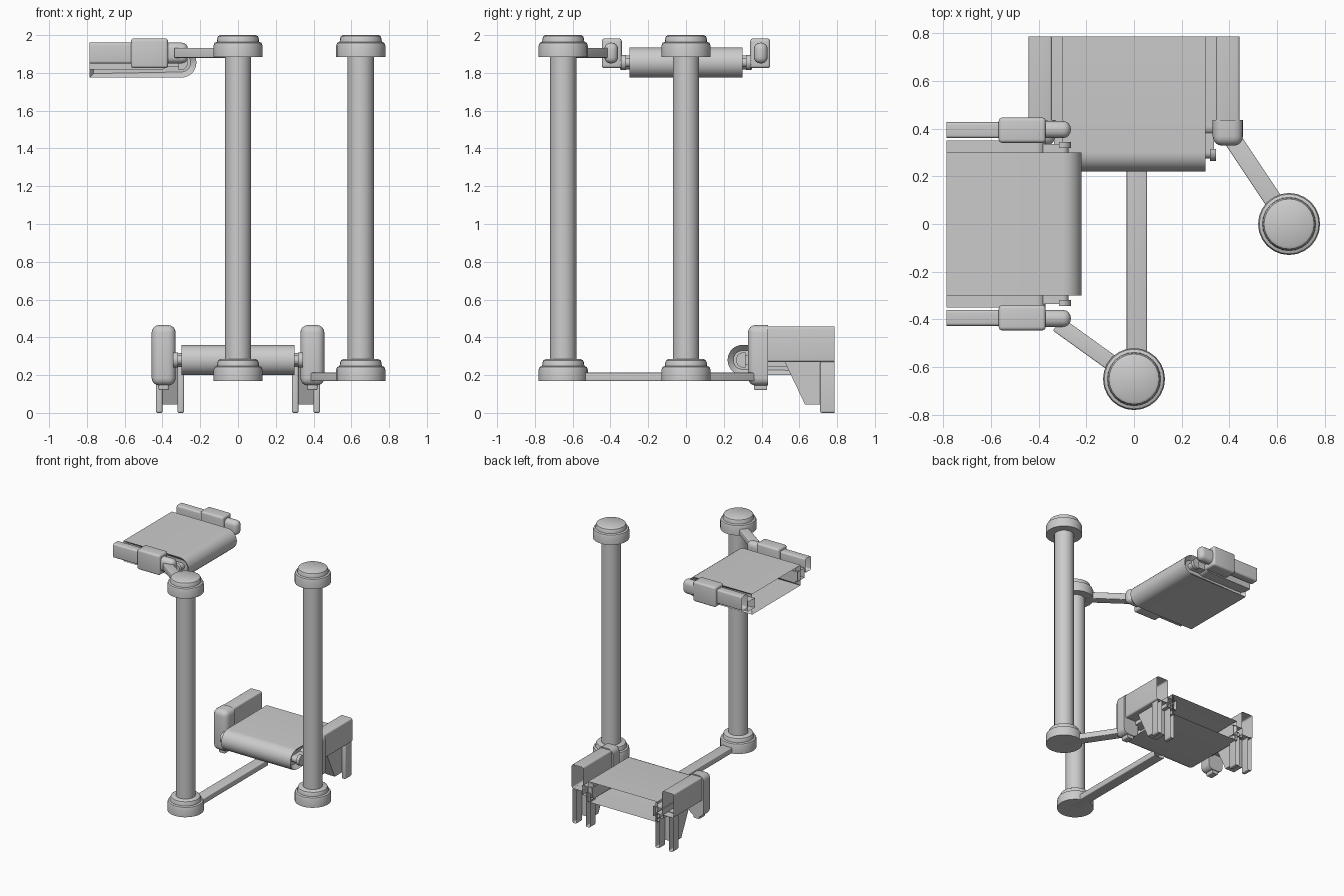
import bpy, bmesh, math
from mathutils import Matrix, Vector

cube = bpy.data.objects.get("Cube")
if cube:
    bpy.data.objects.remove(cube, do_unlink=True)

END = 0.785  # cut plane where the conveyors are left open

grey = bpy.data.materials.new("plain_grey")
grey.use_nodes = True
grey.diffuse_color = (0.6, 0.6, 0.6, 1)
grey.node_tree.nodes["Principled BSDF"].inputs["Base Color"].default_value = (0.6, 0.6, 0.6, 1)


def finish(bm, name, turn=0.0, offset=(0, 0, 0)):
    """Open the cut end, turn the mesh into a named object and shade it."""
    cut = [f for f in bm.faces if all(v.co.y > END - 0.001 for v in f.verts)]
    bmesh.ops.delete(bm, geom=cut, context='FACES')
    bm.transform(Matrix.Translation(offset) @ Matrix.Rotation(turn, 4, 'Z'))
    mesh = bpy.data.meshes.new(name)
    bm.to_mesh(mesh)
    bm.free()
    mesh.materials.append(grey)
    obj = bpy.data.objects.new(name, mesh)
    bpy.context.collection.objects.link(obj)
    bpy.ops.object.select_all(action='DESELECT')
    obj.select_set(True)
    bpy.context.view_layer.objects.active = obj
    bpy.ops.object.shade_smooth_by_angle(angle=math.radians(35))
    return obj


def box(name, xs, ys, zs, bevel=0.0, turn=0.0, offset=(0, 0, 0), flat_back=True):
    """Box between bounds; its edges are rounded except around the back face."""
    lo, hi = (Vector(c) for c in zip(*(sorted(r) for r in (xs, ys, zs))))
    bm = bmesh.new()
    bmesh.ops.create_cube(bm, size=1)
    bm.transform(Matrix.Translation((lo + hi) / 2) @ Matrix.Diagonal((hi - lo).to_4d()))
    if bevel:
        edges = [e for e in bm.edges
                 if not (flat_back and all(v.co.y > hi.y - 1e-4 for v in e.verts))]
        bmesh.ops.bevel(bm, geom=edges, offset=bevel, segments=4, profile=0.5,
                        affect='EDGES', clamp_overlap=True)
    return finish(bm, name, turn, offset)


def extrude(name, profile, xs, turn=0.0, offset=(0, 0, 0), recess=0.0):
    """Sweep a (y, z) profile along x, optionally sinking its side faces."""
    x0, x1 = sorted(xs)
    bm = bmesh.new()
    face = bm.faces.new([bm.verts.new((x0, y, z)) for y, z in profile])
    out = bmesh.ops.extrude_face_region(bm, geom=[face])
    moved = [v for v in out["geom"] if isinstance(v, bmesh.types.BMVert)]
    bmesh.ops.translate(bm, verts=moved, vec=(x1 - x0, 0, 0))
    bmesh.ops.recalc_face_normals(bm, faces=bm.faces)
    if recess:
        sides = [f for f in bm.faces if abs(f.normal.x) > 0.9]
        bmesh.ops.inset_individual(bm, faces=sides, thickness=recess, depth=-recess)
    return finish(bm, name, turn, offset)


def lathe(name, profile, offset, sides=24, axis='Z'):
    """Spin an (r, h) profile around the vertical axis."""
    bm = bmesh.new()
    rings = []
    for r, h in profile:
        rings.append([bm.verts.new((r * math.cos(a), r * math.sin(a), h))
                      for a in (2 * math.pi * i / sides for i in range(sides))])
    for a, b in zip(rings, rings[1:]):
        for i in range(sides):
            j = (i + 1) % sides
            bm.faces.new((a[i], a[j], b[j], b[i]))
    bm.faces.new(rings[0][::-1])
    bm.faces.new(rings[-1])
    return finish(bm, name, 0, offset)


def round_nose(radius, y0, y1, steps=14):
    """Outline with a half-round front centred at y0 and a straight tail to y1."""
    arc = [math.pi / 2 + math.pi * i / steps for i in range(steps + 1)]
    pts = [(y0 + radius * math.cos(a), radius * math.sin(a)) for a in arc]
    return pts + [(y1, -radius), (y1, radius)]


# Posts with stepped collars at both ends
COLLAR = [(0.13, 0), (0.13, 0.06), (0.125, 0.075), (0.112, 0.08), (0.11, 0.098),
          (0.105, 0.11), (0.095, 0.116)]
for label, px, py in (("front", 0, -0.65), ("side", 0.65, 0)):
    lathe(label + "_post_shaft", [(0.07, 0.2), (0.07, 1.92)], (px, py, 0))
    lathe(label + "_post_base", COLLAR, (px, py, 0.168))
    lathe(label + "_post_cap", COLLAR, (px, py, 1.884))


# Flat arms tying the posts to the conveyors
def arm(name, start, end, width, z0, z1):
    d = Vector(end) - Vector(start)
    box(name, (-width / 2, width / 2), (0, d.length), (z0, z1), 0.006,
        math.atan2(d.y, d.x) - math.pi / 2, (*start, 0), False)


arm("lower_centre_arm", (0.012, -0.65), (0.012, 0.3), 0.085, 0.168, 0.213)
arm("lower_side_arm", (0.65, 0), (0.4, 0.375), 0.075, 0.168, 0.213)
arm("upper_arm", (0, -0.65), (-0.32, -0.42), 0.067, 1.88, 1.932)

# Two conveyors: belt, side frames and axle knobs
for label, z, turn in (("lower", 0.28, 0.0), ("upper", 1.855, math.pi / 2)):
    at = (0, 0, z)
    extrude(label + "_belt", round_nose(0.08, 0.3, END), (-0.3, 0.3), turn, at, 0.03)
    for s, side in ((-1, "right"), (1, "left")):
        tag = f"{label}_{side}"
        extrude(tag + "_frame", round_nose(0.038, 0.41, END), (s * 0.265, s * 0.35), turn, at)
        extrude(tag + "_bearing", round_nose(0.025, 0.3, 0.42), (s * 0.265, s * 0.335), turn, at)
        extrude(tag + "_axle_knob", round_nose(0.04, 0.305, 0.315), (s * 0.318, s * 0.343), turn, at)

for s, side in ((-1, "right"), (1, "left")):
    # Lower conveyor: deep rails, rounded nose posts, braces and legs
    low = "lower_" + side
    box(low + "_rail", (s * 0.343, s * 0.443), (0.4, END), (0.27, 0.457), 0.012)
    box(low + "_nose", (s * 0.33, s * 0.457), (0.328, 0.435), (0.145, 0.465), 0.04)
    box(low + "_nose_stub", (s * 0.367, s * 0.42), (0.36, 0.43), (0.12, 0.17), 0.008)
    extrude(low + "_brace", [(0.52, 0.275), (0.63, 0.045), (0.72, 0.045), (0.72, 0.275)],
            (s * 0.32, s * 0.4))
    for x, part in ((0.285, "_inner_leg"), (0.4, "_outer_leg")):
        box(low + part, (s * x, s * (x + 0.035)), (0.71, END), (0, 0.272), 0.01)

    # Upper conveyor: slim rails, sleeves and rounded tips
    up = "upper_" + side
    q = math.pi / 2
    box(up + "_rail", (s * 0.36, s * 0.427), (0.5, END), (1.85, 1.96), 0.012, q)
    box(up + "_sleeve", (s * 0.34, s * 0.446), (0.37, 0.567), (1.825, 1.982), 0.015, q,
        flat_back=False)
    box(up + "_tip", (s * 0.36, s * 0.432), (0.265, 0.4), (1.85, 1.96), 0.033, q)
